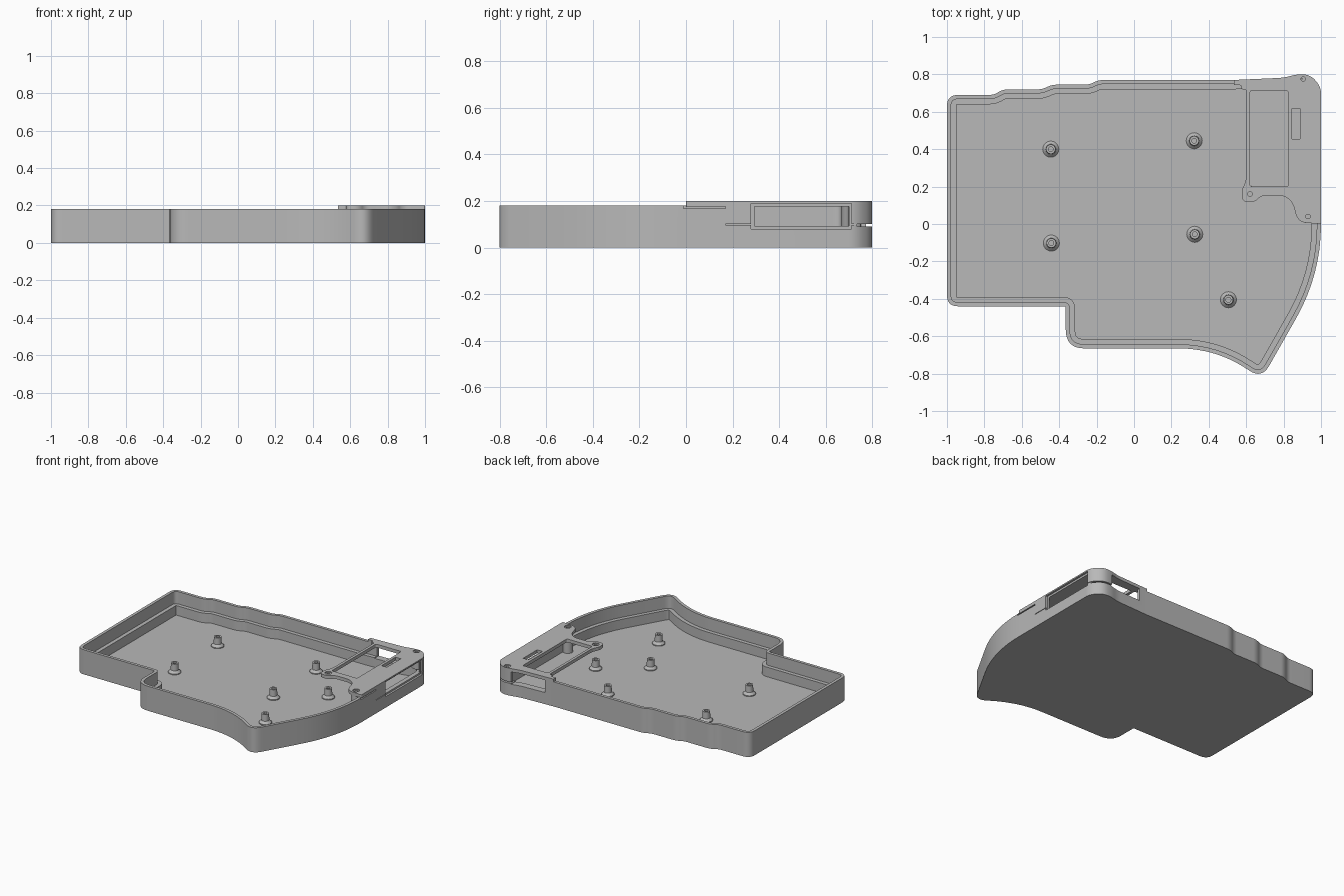
import bpy, bmesh, math
from mathutils import Vector

if "Cube" in bpy.data.objects:
    bpy.data.objects.remove(bpy.data.objects["Cube"])

GREY = (0.48, 0.48, 0.48, 1)
mat = bpy.data.materials.new("plain grey")
mat.use_nodes = True
mat.diffuse_color = GREY
bsdf = next(n for n in mat.node_tree.nodes if n.type == 'BSDF_PRINCIPLED')
bsdf.inputs["Base Color"].default_value = GREY
bsdf.inputs["Roughness"].default_value = 0.6


def rounded(corners, steps=8):
    """Closed outline from (x, y, rounding) corners, each eased with a curve."""
    out = []
    for i, (x, y, r) in enumerate(corners):
        c = Vector((x, y))
        if r == 0:
            out.append(c)
            continue
        a = c + (Vector(corners[i - 1][:2]) - c).normalized() * r
        b = c + (Vector(corners[(i + 1) % len(corners)][:2]) - c).normalized() * r
        for k in range(steps + 1):
            t = k / steps
            out.append(a * (1 - t) ** 2 + c * 2 * t * (1 - t) + b * t * t)
    return [p for i, p in enumerate(out) if (p - out[i - 1]).length > 1e-4]


def inset(path, d):
    """Move a counter-clockwise outline inward by d."""
    out = []
    for i, p in enumerate(path):
        e = (p - path[i - 1]).normalized()
        f = (path[(i + 1) % len(path)] - p).normalized()
        n, m = Vector((-e.y, e.x)), Vector((-f.y, f.x))
        out.append(p + (n + m) * d / (1 + n.dot(m)))
    return out


def stack(name, rings):
    """Skin a list of (outline, z) rings and cap both ends."""
    bm = bmesh.new()
    loops = [[bm.verts.new((p[0], p[1], z)) for p in path] for path, z in rings]
    for lo, hi in zip(loops, loops[1:]):
        for i in range(len(lo)):
            bm.faces.new((lo[i - 1], lo[i], hi[i], hi[i - 1]))
    bm.faces.new(loops[0][::-1])
    bm.faces.new(loops[-1])
    bmesh.ops.recalc_face_normals(bm, faces=bm.faces)
    mesh = bpy.data.meshes.new(name)
    bm.to_mesh(mesh)
    bm.free()
    mesh.materials.append(mat)
    ob = bpy.data.objects.new(name, mesh)
    bpy.context.collection.objects.link(ob)
    return ob


def circle(x, y, r, n=32):
    return [(x + r * math.cos(k * math.tau / n), y + r * math.sin(k * math.tau / n))
            for k in range(n)]


def lathe(name, x, y, profile):
    return stack(name, [(circle(x, y, r), z) for r, z in profile])


def box(name, x0, x1, y0, y1, z0, z1, r=0):
    path = rounded([(x0, y0, r), (x1, y0, r), (x1, y1, r), (x0, y1, r)])
    return stack(name, [(path, z0), (path, z1)])


def cut(ob, cutters):
    for c in cutters:
        c.hide_render = True
        mod = ob.modifiers.new("cut", 'BOOLEAN')
        mod.operation, mod.solver, mod.object = 'DIFFERENCE', 'EXACT', c
        bpy.context.view_layer.objects.active = ob
        bpy.ops.object.modifier_apply(modifier=mod.name)
        bpy.data.objects.remove(c)


# Shared back right corner of the case and its cover
back_corner = [(1, 0.735, 0.04), (0.94, 0.8, 0.04), (0.87, 0.8, 0.03),
               (0.80, 0.782, 0.03), (0.535, 0.77, 0)]

# Tray: rounded outline, stepped back edge, wall with an inner ledge
outline = rounded([
    (-1, -0.44, 0.06), (-0.365, -0.44, 0.012), (-0.365, -0.665, 0.1),
    (0.438, -0.665, 0.2), (0.683, -0.828, 0.08), (1, -0.27, 0.27),
    *back_corner,
    (-0.19, 0.77, 0.03), (-0.24, 0.745, 0.025), (-0.44, 0.745, 0.03),
    (-0.49, 0.72, 0.025), (-0.70, 0.72, 0.03), (-0.75, 0.69, 0.025),
    (-1, 0.69, 0.06)])
FLOOR, LEDGE, RIM = 0.02, 0.09, 0.18
lip, inner = inset(outline, 0.022), inset(outline, 0.05)
tray = stack("tray", [(outline, 0), (outline, RIM), (lip, RIM), (lip, LEDGE),
                      (inner, LEDGE), (inner, FLOOR)])

# Side port, back port, parting gap at the corner, and groove below the cover
cut(tray, [
    box("side_port_recess", 0.985, 1.1, 0.28, 0.71, 0.08, 0.19),
    box("side_port", 0.9, 1.1, 0.295, 0.70, 0.092, 0.19),
    box("back_port", 0.60, 0.86, 0.70, 0.9, 0.085, 0.19),
    box("corner_gap", 0.85, 1.1, 0.735, 0.9, 0.09, 0.1),
    box("side_seam", 0.99, 1.1, 0.17, 0.74, 0.096, 0.1),
    box("side_groove", 0.985, 1.1, -0.01, 0.17, 0.168, 0.178),
])

# Cover plate with a display window, a slot and screw holes
cover_path = rounded([
    (0.535, 0.742, 0), (0.575, 0.742, 0.01), (0.575, 0.72, 0.01),
    (0.60, 0.72, 0.01), (0.60, 0.23, 0.03), (0.575, 0.18, 0.02),
    (0.58, 0.12, 0.025), (0.645, 0.115, 0.03), (0.68, 0.152, 0.025),
    (0.84, 0.155, 0.08), (0.875, 0.01, 0.05), (1, 0, 0.01), *back_corner])
cover = stack("cover", [(cover_path, 0.176), (cover_path, 0.2)])
screws = [(0.905, 0.775), (0.62, 0.16), (0.93, 0.04)]
cutters = [box("window", 0.62, 0.825, 0.20, 0.712, 0.1, 0.3, 0.012),
           box("slot", 0.845, 0.888, 0.455, 0.617, 0.1, 0.3),
           box("side_port_top", 0.985, 1.1, 0.28, 0.71, 0.1, 0.19)]
for sx, sy in screws:
    cutters.append(lathe("screw_seat", sx, sy, [(0.023, 0.193), (0.023, 0.3)]))
    cutters.append(lathe("screw_hole", sx, sy, [(0.012, 0.16), (0.012, 0.25)]))
cut(cover, cutters)

# Posts that carry the cover
lathe("cover_corner_post", 0.93, 0.75, [(0.04, 0.1), (0.04, 0.176)])
lathe("cover_front_post", 0.93, 0.04, [(0.036, FLOOR), (0.036, 0.176)])

# Standoffs with flared feet and blind screw holes
spots = [(-0.445, 0.40), (0.322, 0.445), (-0.442, -0.102),
         (0.325, -0.055), (0.505, -0.405), (0.62, 0.16)]
for i, (px, py) in enumerate(spots):
    lathe("standoff_%d" % (i + 1), px, py,
          [(0.043, FLOOR - 0.005), (0.043, 0.026), (0.027, 0.042), (0.025, LEDGE),
           (0.013, LEDGE), (0.013, 0.04)])

# Smooth the curved walls and keep the edges crisp
bpy.ops.object.select_all(action='DESELECT')
for ob in bpy.context.collection.objects:
    if ob.type == 'MESH' and mat.name in ob.data.materials:
        ob.select_set(True)
        bpy.context.view_layer.objects.active = ob
bpy.ops.object.shade_smooth_by_angle(angle=math.radians(30))
